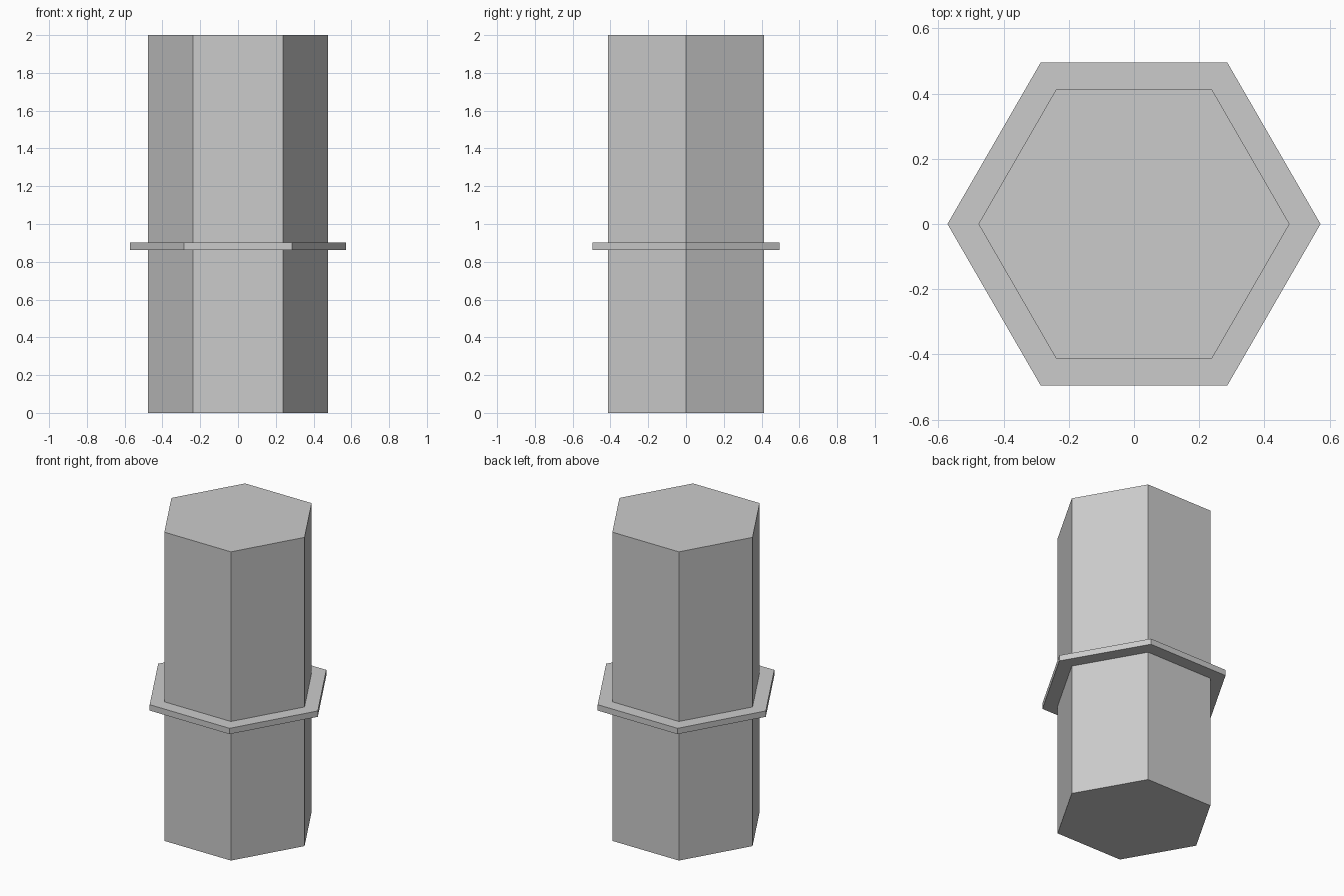
import bpy

cube = bpy.data.objects.get("Cube")
if cube:
    bpy.data.objects.remove(cube, do_unlink=True)

# Single grey material
grey = bpy.data.materials.new("light_grey")
grey.use_nodes = True
colour = (0.6, 0.6, 0.6, 1.0)
grey.diffuse_color = colour
grey.node_tree.nodes["Principled BSDF"].inputs["Base Color"].default_value = colour


def hex_prism(name, radius, bottom, top):
    """Upright six-sided prism with corners on the x axis."""
    bpy.ops.mesh.primitive_cylinder_add(
        vertices=6, radius=radius, depth=top - bottom,
        location=(0, 0, (bottom + top) / 2))
    obj = bpy.context.object
    obj.name = name
    # Turn the mesh so that flat sides face front and back
    obj.rotation_euler.z = 0.5235988
    bpy.ops.object.transform_apply(location=False, rotation=True, scale=False)
    obj.data.materials.append(grey)
    bpy.ops.object.shade_flat()
    return obj


# Tall column and the thin collar around it
hex_prism("column", 0.477, 0.0, 2.0)
hex_prism("collar", 0.572, 0.863, 0.901)
